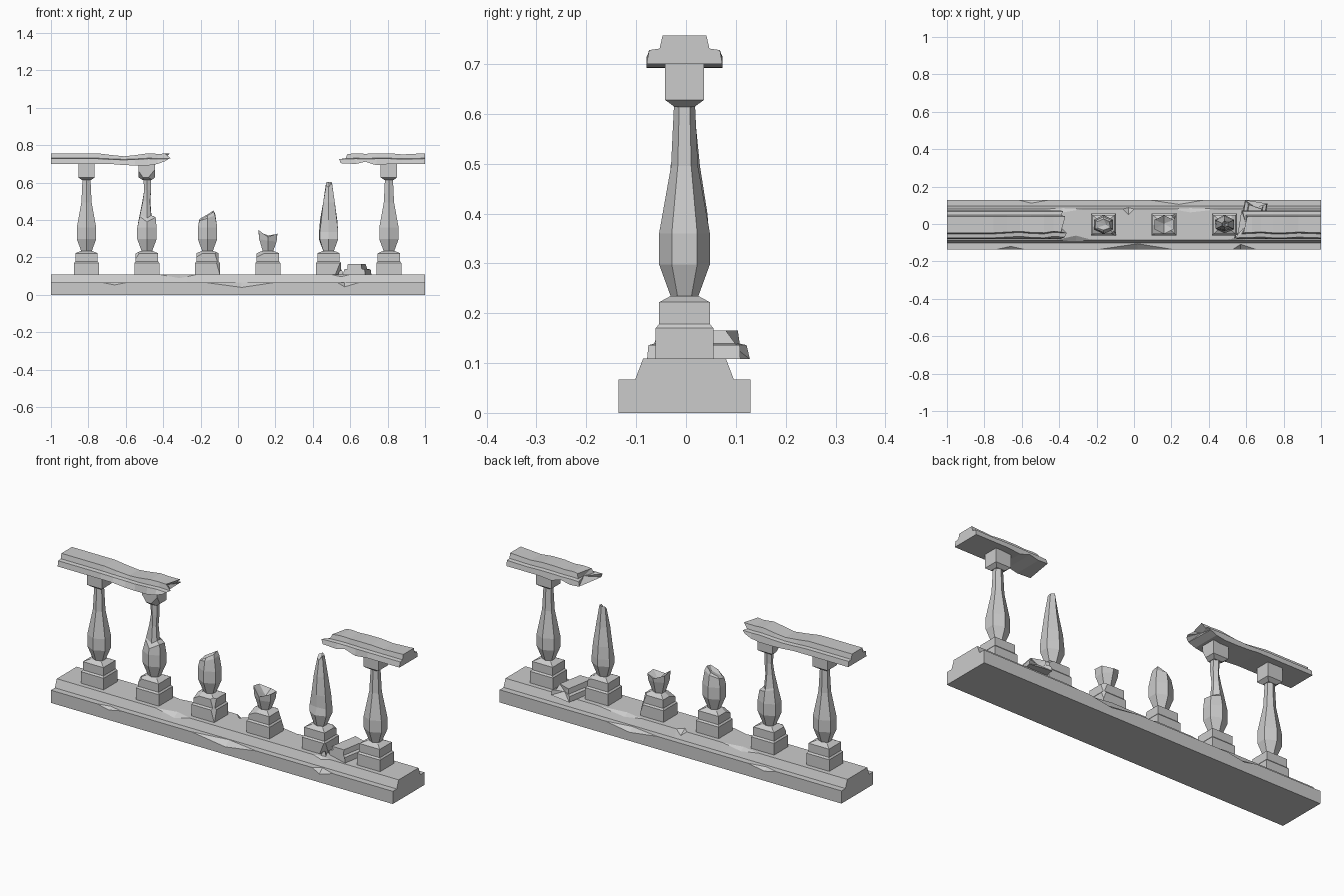
import bpy, bmesh, math
from mathutils import Vector, Matrix

YC = -0.003      # centre line of the balustrade
XS = 1.17        # balusters are slightly wider in x than in y


def loft(name, sections, tip=None, cuts=(), matrix=None):
    """Skin equal-length sections; tip = centre point of a broken end."""
    bm = bmesh.new()
    rows = [[bm.verts.new(p) for p in s] for s in sections]
    n = len(rows[0])
    for a, b in zip(rows, rows[1:]):
        for i in range(n):
            j = (i + 1) % n
            bm.faces.new((a[i], a[j], b[j], b[i]))
    bm.faces.new(rows[0][::-1])
    if tip:
        t = bm.verts.new(tip)
        for i in range(n):
            bm.faces.new((rows[-1][i], rows[-1][(i + 1) % n], t))
    else:
        bm.faces.new(rows[-1])
    bmesh.ops.remove_doubles(bm, verts=bm.verts[:], dist=1e-5)
    for co, no in cuts:      # chipped corners
        r = bmesh.ops.bisect_plane(bm, geom=bm.verts[:] + bm.edges[:] + bm.faces[:],
                                   plane_co=co, plane_no=no, clear_outer=True)
        edges = [e for e in r['geom_cut'] if isinstance(e, bmesh.types.BMEdge)]
        bmesh.ops.holes_fill(bm, edges=edges)
    if matrix:
        bm.transform(matrix)
    bmesh.ops.recalc_face_normals(bm, faces=bm.faces[:])
    me = bpy.data.meshes.new(name)
    bm.to_mesh(me)
    bm.free()
    ob = bpy.data.objects.new(name, me)
    bpy.context.collection.objects.link(ob)
    return ob


def rect(x, z, hx, hy):
    return [(x + sx * hx, YC + sy * hy, z) for sx, sy in ((-1, -1), (1, -1), (1, 1), (-1, 1))]


def six(v):
    return v if isinstance(v, (list, tuple)) else [v] * 6


def hexring(x, z, r):
    """Six points from back right, anticlockwise; z and r may vary per point."""
    out = []
    for k, (zz, rr) in enumerate(zip(six(z), six(r))):
        a = math.radians(30 + 60 * k)
        out.append((x + XS * rr * math.cos(a), YC + rr * math.sin(a), zz))
    return out


# Base: stepped profile, chipped along its four long edges
CHIPS = [  # edge, start, deepest, end, depth
    ('front_low', -0.73, -0.66, -0.59, 0.014), ('front_low', -0.18, 0.02, 0.20, 0.027),
    ('front_low', 0.53, 0.57, 0.65, 0.024), ('front_top', -0.42, -0.31, -0.22, 0.02),
    ('front_top', 0.50, 0.55, 0.60, 0.012), ('back_low', 0.08, 0.24, 0.38, 0.022),
    ('back_low', -0.62, -0.55, -0.45, 0.016), ('back_top', -0.06, -0.03, 0.0, 0.025),
    ('back_top', 0.2, 0.3, 0.46, 0.015), ('back_top', -0.48, -0.38, -0.27, 0.015)]


def depth(edge, x):
    d = 0
    for e, a, m, b, v in CHIPS:
        if e == edge and a < x < b:
            d = v * ((x - a) / (m - a) if x < m else (b - x) / (b - m))
    return d


def base_section(x):
    def side(s, low, top):
        return [(s * 0.132, 0), (s * 0.132, 0.067 - low), (s * (0.132 - 1.1 * low), 0.067),
                (s * 0.099, 0.067), (s * (0.083 + 0.3 * top), 0.109 - top),
                (s * (0.083 - 1.2 * top), 0.109)]
    pts = side(-1, depth('front_low', x), depth('front_top', x))
    pts += side(1, depth('back_low', x), depth('back_top', x))[::-1]
    return [(x, YC + y, z) for y, z in pts]


stations = sorted({-1.0, 1.0} | {v for c in CHIPS for v in c[1:4]})
loft('base', [base_section(x) for x in stations])

# Pedestals, some with a broken corner
X = [-0.81, -0.487, -0.163, 0.16, 0.484, 0.807]
PED = [(0.105, 0.067, 0.058), (0.17, 0.067, 0.058), (0.178, 0.06, 0.051),
       (0.222, 0.06, 0.051), (0.235, 0.032, 0.027)]
PED_CUTS = {
    1: [((X[1] - 0.06, -0.05, 0.20), (-1, -1, 0.7))],
    2: [((X[2] - 0.05, -0.045, 0.212), (-0.6, -0.5, 1)), ((X[2] + 0.062, -0.05, 0.16), (1, -1, 0.3))],
    3: [((X[3] - 0.045, -0.04, 0.215), (-0.5, -0.4, 1)), ((X[3] + 0.05, 0.045, 0.2), (1, 1, 0.4))],
    4: [((X[4] + 0.058, -0.048, 0.13), (1, -1, -0.4)), ((X[4] + 0.05, 0.045, 0.215), (0.7, 0.6, 1))]}
for i, x in enumerate(X):
    loft('pedestal', [rect(x, *p) for p in PED], cuts=PED_CUTS.get(i, ()))

# Shafts: whole, cracked, and four kinds of break
FOOT = [(0.232, 0.027), (0.298, 0.051), (0.36, 0.051)]
NECK = [(0.495, 0.027), (0.62, 0.021)]
SHAFTS = [
    (FOOT + NECK, None),
    (FOOT + [([0.41, 0.42, 0.43, 0.42, 0.39, 0.415], [0.044, 0.04, 0.038, 0.038, 0.044, 0.046]),
             ([0.425, 0.43, 0.44, 0.43, 0.41, 0.425], [0.024, 0.034, 0.036, 0.036, 0.024, 0.022]),
             (0.5, [0.018, 0.024, 0.024, 0.022, 0.017, 0.016]),
             (0.56, [0.022, 0.02, 0.014, 0.014, 0.018, 0.022]), (0.645, 0.021)], None),
    (FOOT + [([0.43, 0.42, 0.405, 0.395, 0.41, 0.425], [0.041, 0.041, 0.043, 0.044, 0.042, 0.04]),
             ([0.452, 0.43, 0.412, 0.402, 0.425, 0.445], [0.032, 0.03, 0.032, 0.034, 0.03, 0.034])],
     (0.015, 0.0, 0.425)),
    (FOOT[:1] + [([0.29, 0.30, 0.298, 0.298, 0.29, 0.285], 0.046),
                 ([0.325, 0.318, 0.338, 0.347, 0.31, 0.328], 0.05)], (0.0, 0.005, 0.295)),
    ([(0.232, 0.027), (0.298, [0.051, 0.051, 0.051, 0.046, 0.046, 0.051]),
      (0.335, [0.051, 0.051, 0.05, 0.046, 0.03, 0.051]),
      (0.40, [0.046, 0.046, 0.045, 0.038, 0.034, 0.044]), (0.495, [0.033, 0.031, 0.028, 0.028, 0.028, 0.033]),
      ([0.602, 0.605, 0.60, 0.585, 0.575, 0.60], [0.018, 0.02, 0.013, 0.013, 0.014, 0.018])],
     (0.003, 0.004, 0.59)),
    (FOOT + NECK, None)]
for x, (rings, tip) in zip(X, SHAFTS):
    loft('baluster_shaft', [hexring(x, z, r) for z, r in rings],
         tip=tip and (x + tip[0], YC + tip[1], tip[2]))

# Square blocks under the rail
for i in (0, 1, 5):
    cuts = []
    if i == 1:
        cuts = [((X[1] - 0.036, -0.035, 0.645), (-1, -0.5, -0.7)),
                ((X[1] + 0.038, -0.035, 0.65), (0.6, -1, -0.5))]
    loft('baluster_cap', [rect(X[i], 0.614, 0.024, 0.02), rect(X[i], 0.628, 0.044, 0.039),
                          rect(X[i], 0.703, 0.044, 0.039)], cuts=cuts)

# Handrail: stepped section, worn stations and jagged inner ends
RAIL = [(-0.076, 0.70), (0.076, 0.70), (0.071, 0.728), (0.05, 0.731),
        (0.044, 0.757), (-0.044, 0.757), (-0.05, 0.731), (-0.071, 0.728)]


def rail(x, top=0, bot=0, wear=0, jag=(0,) * 8):
    out = []
    for i, (y, z) in enumerate(RAIL):
        z += bot if i < 2 else top if i in (4, 5) else top * 0.4
        out.append((x + jag[i], YC + y + (wear if i > 4 else 0), z))
    return out


loft('handrail_left', [
    rail(-1), rail(-0.75), rail(-0.68, -0.009, 0, 0.004), rail(-0.61, -0.016, -0.006, 0.008),
    rail(-0.55, -0.010, -0.008, 0.002), rail(-0.48, 0, -0.008), rail(-0.43, -0.003, 0, 0.008),
    rail(-0.37, -0.002, 0.015, 0.004, (-0.02, -0.025, -0.01, -0.02, 0.003, -0.02, 0.01, 0))],
    tip=(-0.405, YC, 0.735))
loft('handrail_right', [
    rail(1), rail(0.88, -0.006, 0, 0.004), rail(0.81), rail(0.74, 0, -0.007), rail(0.68, -0.003, 0.012, 0.005),
    rail(0.63, 0, 0, 0.002),
    rail(0.56, -0.004, 0.004, 0, (-0.01, 0.015, 0.02, 0.04, 0.045, 0.025, 0.015, -0.02))],
    tip=(0.60, YC, 0.725))

# Fallen piece of rail lying across the base
K = 0.8


def rubble(x, jag):
    return [(x + j, y * K, z - 0.70) for (y, z), j in zip(RAIL, jag)]


place = Matrix.Translation((0.637, 0.025, 0.108)) @ Matrix.Rotation(math.radians(80), 4, 'Z')
loft('fallen_rail_piece', [
    rubble(-0.088, (-0.006, 0.01, 0.004, 0.015, 0.0, 0.012, 0.005, -0.004)),
    rubble(0.0, (0,) * 8),
    rubble(0.092, (0.004, 0.002, -0.004, -0.015, -0.018, -0.03, -0.01, 0.002))],
    tip=(0.065, 0, 0.03), matrix=place)

# Small shard beside the fifth pedestal
loft('shard', [[(0.535, -0.075, 0.105), (0.565, -0.07, 0.105), (0.55, -0.04, 0.105)],
               [(0.54, -0.068, 0.125), (0.555, -0.066, 0.135), (0.548, -0.05, 0.12)]])
